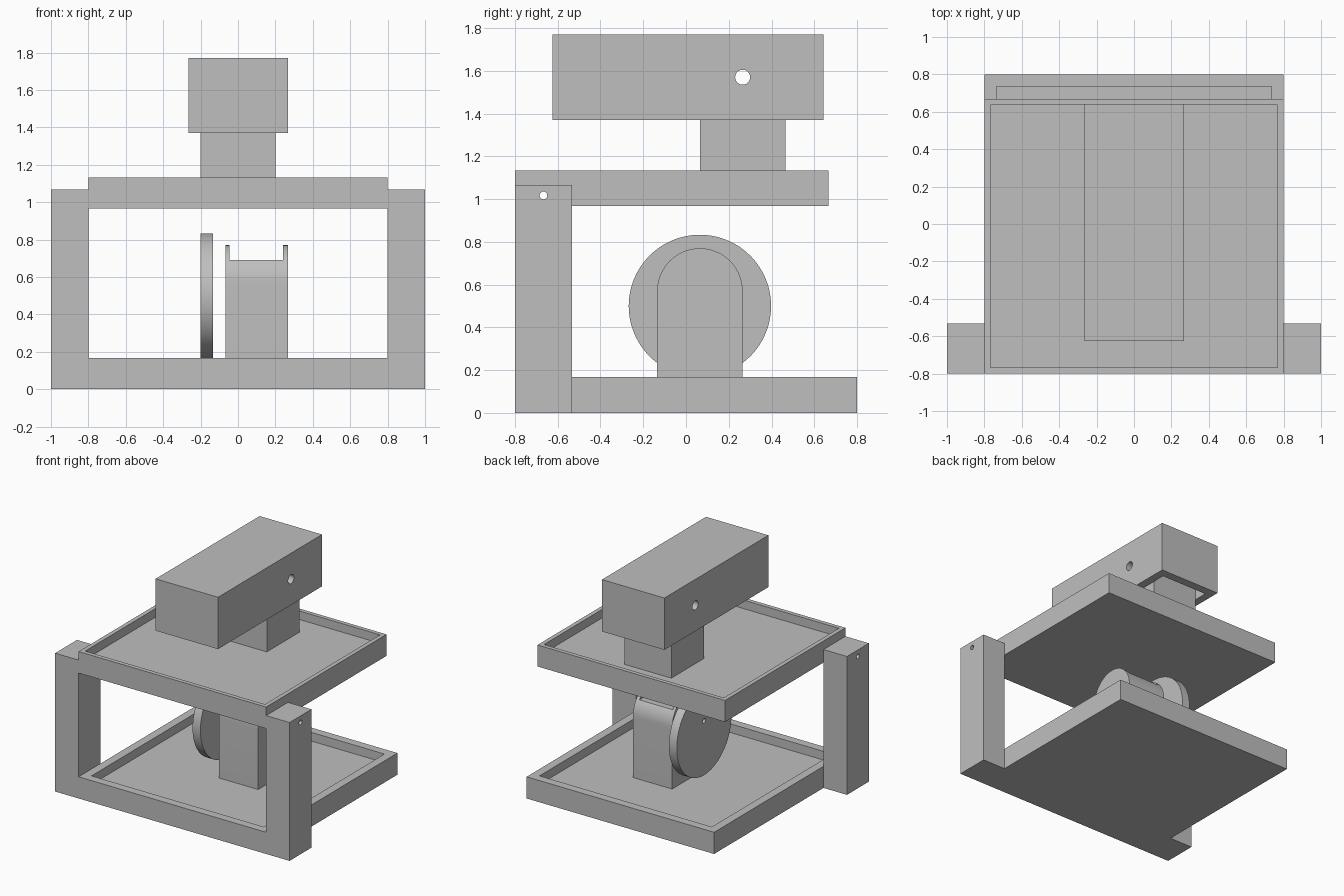
import bpy, bmesh, math
from mathutils import Matrix

cube = bpy.data.objects.get("Cube")
if cube:
    bpy.data.objects.remove(cube, do_unlink=True)

grey = bpy.data.materials.new("plain grey")
grey.use_nodes = True
colour = (0.52, 0.52, 0.52, 1)
grey.diffuse_color = colour
grey.node_tree.nodes["Principled BSDF"].inputs["Base Color"].default_value = colour


def add_object(name, bm):
    bmesh.ops.recalc_face_normals(bm, faces=bm.faces)
    mesh = bpy.data.meshes.new(name)
    bm.to_mesh(mesh)
    bm.free()
    mesh.materials.append(grey)
    obj = bpy.data.objects.new(name, mesh)
    bpy.context.collection.objects.link(obj)
    return obj


def box(name, x, y, z):
    """Box from (low, high) ranges."""
    bm = bmesh.new()
    bmesh.ops.create_cube(bm, size=1)
    for v in bm.verts:
        v.co = [r[0] if c < 0 else r[1] for c, r in zip(v.co, (x, y, z))]
    return add_object(name, bm)


def rod(name, x, y, z, radius, sides=32):
    """Cylinder lying along x."""
    bm = bmesh.new()
    place = Matrix.Translation(((x[0] + x[1]) / 2, y, z)) @ Matrix.Rotation(math.pi / 2, 4, 'Y')
    bmesh.ops.create_cone(bm, cap_ends=True, segments=sides, radius1=radius,
                          radius2=radius, depth=x[1] - x[0], matrix=place)
    return add_object(name, bm)


def arch(name, x, y, base, centre, radius, steps=32):
    """Round-topped block extruded along x."""
    outline = [(y + radius, base)]
    for i in range(steps + 1):
        a = math.pi * i / steps
        outline.append((y + radius * math.cos(a), centre + radius * math.sin(a)))
    outline.append((y - radius, base))
    bm = bmesh.new()
    face = bm.faces.new([bm.verts.new((x[0], *p)) for p in outline])
    grown = bmesh.ops.extrude_face_region(bm, geom=[face])["geom"]
    bmesh.ops.translate(bm, vec=(x[1] - x[0], 0, 0),
                        verts=[g for g in grown if isinstance(g, bmesh.types.BMVert)])
    return add_object(name, bm)


def combine(obj, other, operation='DIFFERENCE'):
    """Apply a boolean and discard the tool object."""
    mod = obj.modifiers.new("bool", 'BOOLEAN')
    mod.operation, mod.solver, mod.object = operation, 'EXACT', other
    graph = bpy.context.evaluated_depsgraph_get()
    mesh = bpy.data.meshes.new_from_object(obj.evaluated_get(graph))
    obj.modifiers.clear()
    obj.data = mesh
    bpy.data.objects.remove(other, do_unlink=True)


def smooth(obj):
    bpy.ops.object.select_all(action='DESELECT')
    obj.select_set(True)
    bpy.context.view_layer.objects.active = obj
    bpy.ops.object.shade_smooth_by_angle(angle=math.radians(30))


# Lower tray with two hinge posts
base = box("base_frame", (-0.8, 0.8), (-0.8, 0.8), (0, 0.167))
combine(base, box("recess", (-0.735, 0.735), (-0.735, 0.735), (0.1, 0.3)))
for side in (-1, 1):
    post = box("post", sorted((side * 0.8, side)), (-0.8, -0.533), (0, 1.067))
    combine(base, post, 'UNION')

# Upper hinged tray
tray = box("upper_tray", (-0.8, 0.8), (-0.8, 0.667), (0.967, 1.133))
combine(tray, box("recess", (-0.767, 0.767), (-0.767, 0.635), (1.067, 1.3)))

# Hinge pin hole through posts and tray
for part in (base, tray):
    combine(part, rod("pin_hole", (-1.2, 1.2), -0.667, 1.017, 0.018))

# Wheel with an off-centre pin hole
wheel = rod("wheel", (-0.2, -0.133), 0.065, 0.5, 0.333, 96)
combine(wheel, rod("pin_hole", (-0.3, -0.1), 0.065, 0.585, 0.018))

# Round-topped support with a notch between two ears
support = arch("wheel_support", (-0.067, 0.267), 0.065, 0.1, 0.57, 0.2)
combine(support, box("notch", (-0.045, 0.24), (-0.3, 0.4), (0.69, 0.9)))

# Neck and hollow head, pierced by one pin hole
neck = box("neck", (-0.2, 0.2), (0.065, 0.465), (1.067, 1.67))
head = box("head", (-0.265, 0.267), (-0.625, 0.642), (1.37, 1.77))
combine(head, box("cavity", (-0.203, 0.203), (-0.558, 0.575), (1.3, 1.703)))
for part in (neck, head):
    combine(part, rod("pin_hole", (-0.4, 0.4), 0.265, 1.57, 0.035))

for part in (base, tray, wheel, support, neck, head):
    smooth(part)
